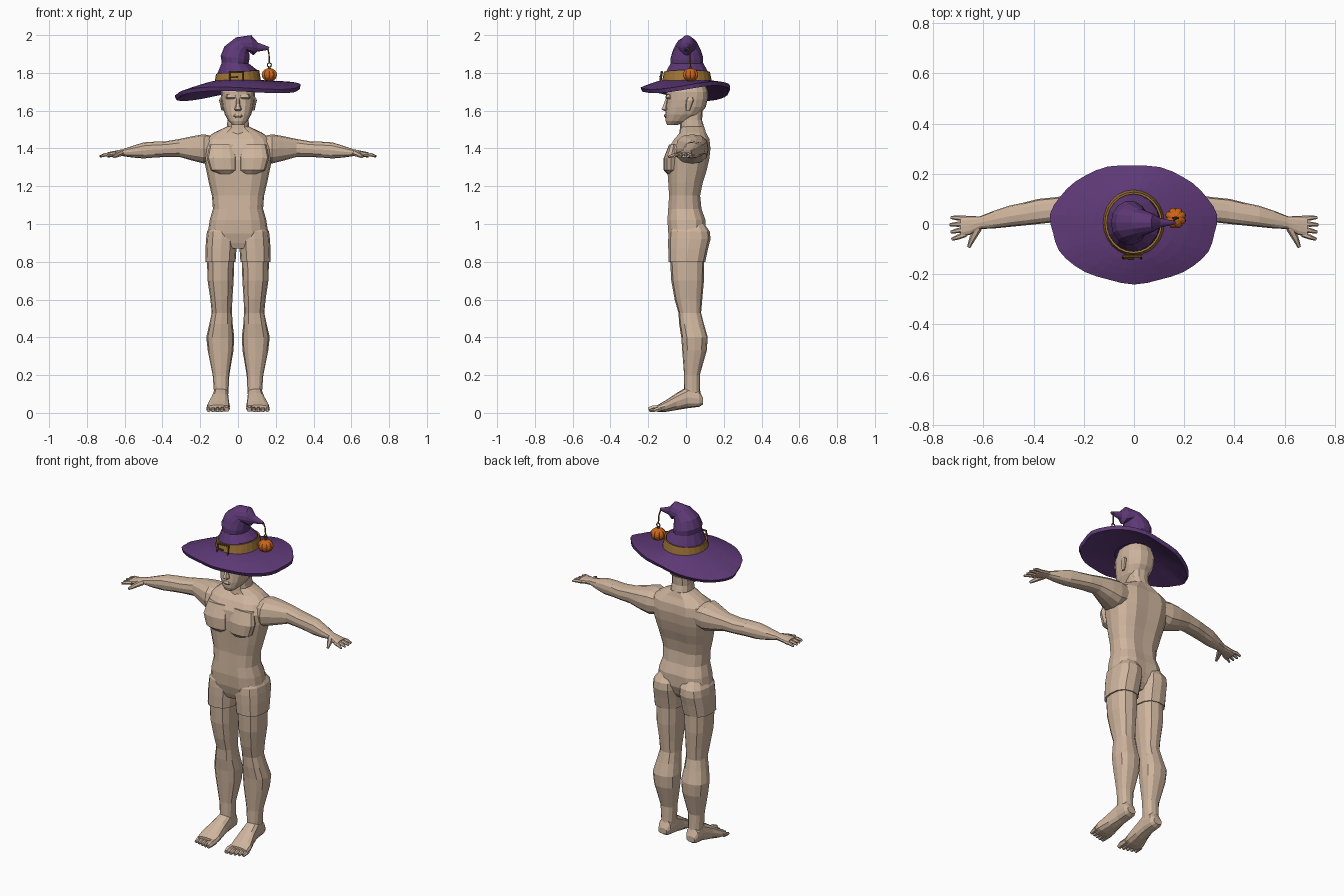
import bpy, bmesh
from math import sin, cos, pi, radians
from mathutils import Vector

cube = bpy.data.objects.get("Cube")
if cube:
    bpy.data.objects.remove(cube, do_unlink=True)


def material(name, color):
    mat = bpy.data.materials.new(name)
    mat.use_nodes = True
    mat.diffuse_color = (*color, 1)
    mat.node_tree.nodes["Principled BSDF"].inputs["Base Color"].default_value = (*color, 1)
    return mat


SKIN = material("skin", (.62, .46, .34))
PURPLE = material("purple felt", (.11, .04, .18))
GOLD = material("gold band", (.36, .18, .04))
BROWN = material("dark brass", (.17, .08, .015))
ORANGE = material("pumpkin orange", (.6, .13, .01))


def link(name, data, mat, mirror=False):
    obj = bpy.data.objects.new(name, data)
    bpy.context.collection.objects.link(obj)
    data.materials.append(mat)
    if mirror:
        obj.modifiers.new("mirror", "MIRROR").use_mirror_merge = False
    return obj


def finish(name, bm, mat, mirror=False):
    bmesh.ops.recalc_face_normals(bm, faces=bm.faces)
    mesh = bpy.data.meshes.new(name)
    bm.to_mesh(mesh)
    bm.free()
    return link(name, mesh, mat, mirror)


def skin(name, rings, mat, mirror=False, caps=True):
    """Join a row of closed rings into one surface."""
    bm = bmesh.new()
    loops = [[bm.verts.new(p) for p in ring] for ring in rings]
    for low, high in zip(loops, loops[1:]):
        for i in range(len(low)):
            j = (i + 1) % len(low)
            bm.faces.new((low[i], low[j], high[j], high[i]))
    if caps:
        bm.faces.new(loops[0])
        bm.faces.new(loops[-1])
    return finish(name, bm, mat, mirror)


def loft(name, axis, rows, mirror=False, sides=12, groove=0):
    """Rows hold a position on the axis, then low and high limits on the other two."""
    rings = []
    for pos, ulo, uhi, vlo, vhi in rows:
        ring = []
        for i in range(sides):
            c, s = cos(2 * pi * i / sides), sin(2 * pi * i / sides)
            dent = 1 - groove if abs(c) < .01 else 1
            u = (ulo + uhi) / 2 + (uhi - ulo) / 2 * (abs(c) ** .8 * (1 if c > 0 else -1))
            v = (vlo + vhi) / 2 + (vhi - vlo) / 2 * (abs(s) ** .8 * (1 if s > 0 else -1)) * dent
            ring.append({"x": (pos, u, v), "y": (u, pos, v), "z": (u, v, pos)}[axis])
        rings.append(ring)
    return skin(name, rings, SKIN, mirror)


def even(rows):
    """Expand height, half width, front, back into full loft rows."""
    return [(z, -w, w, front, back) for z, w, front, back in rows]


def rod(name, points, radii, mat, mirror=False, cyclic=False):
    curve = bpy.data.curves.new(name, "CURVE")
    curve.dimensions = "3D"
    curve.bevel_depth = 1
    curve.bevel_resolution = 1
    curve.use_fill_caps = True
    spline = curve.splines.new("POLY")
    spline.points.add(len(points) - 1)
    for p, co, r in zip(spline.points, points, radii):
        p.co = (*co, 1)
        p.radius = r
    spline.use_cyclic_u = cyclic
    spline.use_smooth = False
    return link(name, curve, mat, mirror)


# Torso and neck
loft("torso", "z", even([
    (.87, .05, -.07, .06), (.9, .12, -.085, .09), (.95, .16, -.1, .11),
    (1.02, .15, -.105, .11), (1.08, .133, -.1, .088), (1.15, .138, -.095, .08),
    (1.22, .155, -.1, .095), (1.28, .167, -.105, .115), (1.34, .18, -.108, .13),
    (1.4, .19, -.1, .137), (1.45, .175, -.068, .13), (1.485, .125, -.035, .11),
    (1.515, .06, -.03, .1)]), sides=16, groove=.09)
loft("chest_muscle", "z", [
    (1.265, .03, .1, -.1, -.05), (1.285, .008, .145, -.118, -.04),
    (1.35, .006, .165, -.118, -.04), (1.42, .02, .15, -.09, -.04)], mirror=True)
loft("neck", "z", even([(1.45, .075, -.04, .11), (1.5, .06, -.033, .1),
                        (1.55, .056, -.03, .085), (1.62, .056, -.03, .09)]))

# Head and face
loft("head", "z", even([
    (1.525, .028, -.1, -.045), (1.545, .05, -.108, .02), (1.58, .07, -.109, .075),
    (1.62, .082, -.105, .105), (1.66, .088, -.103, .115), (1.7, .09, -.105, .117),
    (1.75, .078, -.085, .1), (1.785, .04, -.04, .06)]), sides=16)
loft("nose", "z", even([(1.597, .012, -.115, -.09), (1.607, .02, -.132, -.09),
                        (1.63, .012, -.122, -.09), (1.665, .008, -.108, -.09)]), sides=6)
loft("brow", "z", [(1.662, .012, .06, -.1, -.07), (1.67, .006, .066, -.11, -.07),
                   (1.685, .01, .06, -.105, -.07)], mirror=True, sides=8)
loft("lips", "z", even([(1.562, .015, -.11, -.09), (1.572, .026, -.117, -.09),
                        (1.583, .015, -.112, -.09)]), sides=8)
loft("ear", "z", [(1.6, .078, .088, .0, .02), (1.625, .078, .093, -.002, .03),
                  (1.655, .08, .1, .0, .042), (1.67, .08, .095, .01, .035)],
     mirror=True, sides=8)

# Arms, hands and fingers
loft("arm", "x", [
    (.11, -.03, .11, 1.34, 1.46), (.18, -.055, .12, 1.32, 1.475),
    (.24, -.025, .117, 1.335, 1.465), (.31, .008, .107, 1.355, 1.45),
    (.38, .0, .1, 1.355, 1.438), (.44, -.006, .085, 1.352, 1.436),
    (.5, -.012, .072, 1.347, 1.432), (.56, -.018, .052, 1.352, 1.413),
    (.615, -.02, .03, 1.36, 1.395), (.65, -.042, .032, 1.357, 1.388),
    (.69, -.052, .03, 1.352, 1.38)], mirror=True)
for i, finger in enumerate(("little", "ring", "middle", "index")):
    y = .022 - .021 * i
    tip = Vector((.733 - .004 * abs(i - 1), .026 - .029 * i, 1.358))
    start = Vector((.67, y, 1.368))
    rod(finger + "_finger", [start, start.lerp(tip, .55) + Vector((0, 0, .004)), tip],
        [.011, .01, .006], SKIN, mirror=True)
rod("thumb", [(.62, -.015, 1.375), (.642, -.055, 1.365), (.658, -.092, 1.355)],
    [.016, .013, .007], SKIN, mirror=True)

# Legs, with a small step at the hem of the upper thigh
loft("upper_thigh", "z", [
    (1.01, .03, .13, -.06, .09), (.96, .008, .164, -.09, .126),
    (.92, .006, .169, -.094, .13), (.87, .008, .172, -.094, .117),
    (.8, .013, .173, -.092, .102)], mirror=True)
loft("leg", "z", [
    (.84, .02, .165, -.086, .097), (.7, .023, .161, -.078, .095),
    (.6, .03, .146, -.06, .086), (.53, .032, .139, -.04, .08),
    (.47, .028, .152, -.036, .095), (.4, .02, .168, -.025, .115),
    (.33, .024, .16, -.02, .11), (.2, .046, .134, -.01, .073),
    (.12, .05, .128, -.012, .075), (.06, .055, .125, -.02, .08)], mirror=True)

# Feet and toes
loft("foot", "y", [
    (.09, .065, .12, .045, .08), (.07, .052, .13, .032, .12),
    (.01, .05, .132, .025, .14), (-.05, .048, .145, .015, .105),
    (-.11, .043, .165, .005, .065), (-.15, .046, .166, .005, .042)], mirror=True)
for i, toe in enumerate(("big", "second", "third", "fourth", "little")):
    x = .06 + .024 * i
    r = .018 if i == 0 else .0125
    end = -.19 + .006 * i
    rod(toe + "_toe", [(x, -.13, r + .008), (x, end + .015, r + .006), (x, end - .008, r)],
        [r, r, r * .7], SKIN, mirror=True)


# Hat brim: a wavy dish, drooping at the back right
def brim_ring(t, count=40):
    ring = []
    for i in range(count):
        a = 2 * pi * i / count
        wave = 1 + (.012 * sin(7 * a) + .008 * sin(11 * a)) * t
        edge = 1.705 + .026 * cos(a) - .022 * cos(2 * (a - radians(145)))
        ring.append(((.1 + .228 * t) * cos(a) * wave,
                     (.118 + .114 * t) * sin(a) * wave,
                     1.752 + (edge - 1.752) * t ** 1.3))
    return ring


brim = skin("hat_brim", [brim_ring(t) for t in (0, .25, .5, .75, .92, 1)], PURPLE, caps=False)
thick = brim.modifiers.new("thickness", "SOLIDIFY")
thick.thickness = .022
thick.offset = 0


# Hat crown: each row holds the left and right outline points and a half depth
def hat_rings(rows, sides):
    rings = []
    for ax, az, bx, bz, depth in rows:
        a, b = Vector((ax, .005, az)), Vector((bx, .005, bz))
        angles = [2 * pi * i / sides for i in range(sides)]
        rings.append([(a + b) / 2 + (b - a) / 2 * cos(t) + Vector((0, depth * sin(t), 0))
                      for t in angles])
    return rings


skin("hat_crown", hat_rings([
    (-.118, 1.74, .115, 1.75, .124), (-.108, 1.8, .102, 1.815, .112),
    (-.086, 1.855, .056, 1.85, .088), (-.092, 1.89, .06, 1.87, .088),
    (-.072, 1.94, .06, 1.9, .074), (-.01, 1.988, .056, 1.912, .056),
    (.07, 2.0, .082, 1.893, .036), (.106, 1.96, .1, 1.912, .02),
    (.166, 1.937, .16, 1.922, .006)], 14), PURPLE)
band = skin("hat_band", hat_rings([(-.127, 1.737, .122, 1.757, .133),
                                   (-.116, 1.795, .112, 1.815, .122)], 24), GOLD, caps=False)
band.modifiers.new("thickness", "SOLIDIFY").thickness = .008

# Buckle
corners = [(-.043, -.136, 1.75), (.028, -.136, 1.752), (.028, -.128, 1.807), (-.043, -.128, 1.805)]
rod("buckle_frame", corners, [.006] * 4, BROWN, cyclic=True)
rod("buckle_pin", [(-.043, -.135, 1.778), (.0, -.138, 1.779)], [.004] * 2, BROWN)

# Hanging pumpkin with cord, loop and stem
rod("cord", [(.158, .012, 1.93), (.164, .02, 1.9), (.166, .024, 1.85)], [.004] * 3, BROWN)
loop = [(.166 + .011 * cos(i * pi / 4), .024, 1.842 + .011 * sin(i * pi / 4)) for i in range(8)]
rod("cord_loop", loop, [.0035] * 8, BROWN, cyclic=True)
rod("pumpkin_stem", [(.166, .024, 1.815), (.166, .024, 1.834)], [.009, .006], BROWN)
bm = bmesh.new()
bmesh.ops.create_uvsphere(bm, u_segments=32, v_segments=10, radius=1)
for v in bm.verts:
    angle = Vector((v.co.x, v.co.y)).angle_signed(Vector((1, 0)), 0)
    lobe = .037 + .006 * abs(sin(4 * angle))
    v.co = Vector((.166 + v.co.x * lobe, .024 + v.co.y * lobe, 1.79 + v.co.z * .035))
finish("pumpkin", bm, ORANGE)
